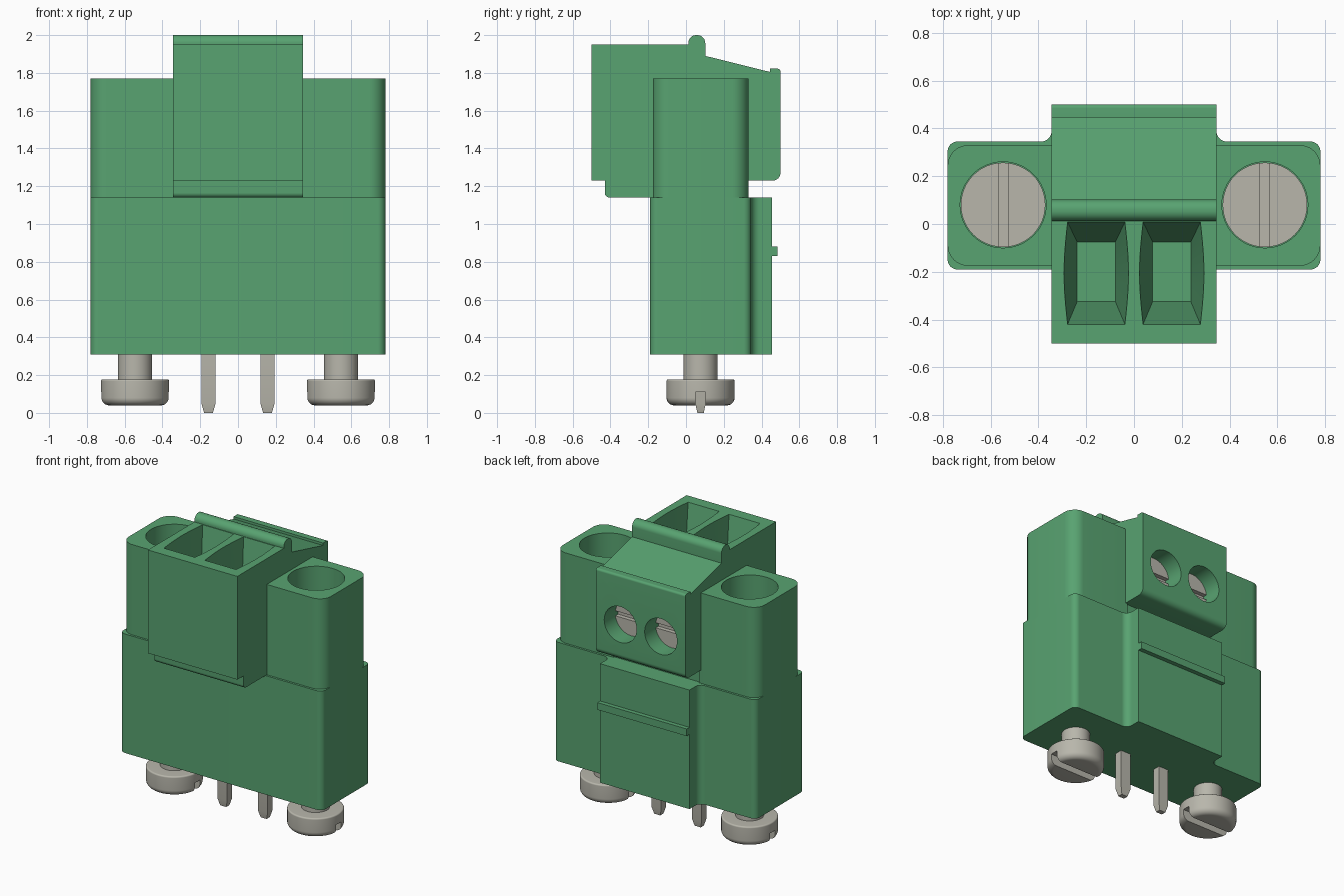
import bpy, bmesh, math
from mathutils import Vector, Matrix

cube = bpy.data.objects.get("Cube")
if cube:
    bpy.data.objects.remove(cube, do_unlink=True)


def material(name, rgb):
    m = bpy.data.materials.new(name)
    m.use_nodes = True
    m.diffuse_color = (*rgb, 1)
    m.node_tree.nodes["Principled BSDF"].inputs["Base Color"].default_value = (*rgb, 1)
    return m


GREEN = material("green plastic", (0.098, 0.366, 0.165))
METAL = material("dull metal", (0.48, 0.47, 0.41))


def rounded(corners, steps=8):
    """Closed outline from (a, b, radius) corners."""
    out = []
    for i, (a, b, r) in enumerate(corners):
        p = Vector((a, b))
        if not r:
            out.append(p)
            continue
        d1 = (Vector(corners[i - 1][:2]) - p).normalized()
        d2 = (Vector(corners[(i + 1) % len(corners)][:2]) - p).normalized()
        half = d1.angle(d2) / 2
        centre = p + (d1 + d2).normalized() * r / math.sin(half)
        t = r / math.tan(half)
        v1, v2 = p + d1 * t - centre, p + d2 * t - centre
        for k in range(steps + 1):
            out.append(centre + v1.lerp(v2, k / steps).normalized() * r)
    return out


def make(name, bm, mat):
    bmesh.ops.recalc_face_normals(bm, faces=bm.faces)
    mesh = bpy.data.meshes.new(name)
    bm.to_mesh(mesh)
    bm.free()
    obj = bpy.data.objects.new(name, mesh)
    bpy.context.collection.objects.link(obj)
    mesh.materials.append(mat)
    return obj


def loft(name, low, high, mat):
    """Solid between two rings with equal point counts."""
    bm = bmesh.new()
    a, b = ([bm.verts.new(p) for p in ring] for ring in (low, high))
    bm.faces.new(a)
    bm.faces.new(b)
    for i in range(len(a)):
        bm.faces.new((a[i - 1], a[i], b[i], b[i - 1]))
    return make(name, bm, mat)


def prism_z(name, outline, z0, z1, mat):
    return loft(name, [(x, y, z0) for x, y in outline], [(x, y, z1) for x, y in outline], mat)


def prism_x(name, outline, x0, x1, mat):
    return loft(name, [(x0, y, z) for y, z in outline], [(x1, y, z) for y, z in outline], mat)


def box(name, centre, size, mat):
    bm = bmesh.new()
    bmesh.ops.create_cube(bm, size=1, matrix=Matrix.Translation(centre) @ Matrix.Diagonal((*size, 1)))
    return make(name, bm, mat)


def lathe(name, profile, matrix, mat):
    """Spin a (radius, height) outline about its axis, then place it."""
    bm = bmesh.new()
    vs = [bm.verts.new((r, 0, h)) for r, h in profile]
    es = [bm.edges.new(pair) for pair in zip(vs, vs[1:])]
    bmesh.ops.spin(bm, geom=vs + es, axis=(0, 0, 1), cent=(0, 0, 0), angle=math.tau, steps=48)
    bmesh.ops.remove_doubles(bm, verts=bm.verts, dist=0.0005)
    bmesh.ops.transform(bm, matrix=matrix, verts=bm.verts)
    return make(name, bm, mat)


def cylinder(name, r, depth, matrix, mat):
    return lathe(name, [(0, 0), (r, 0), (r, depth), (0, depth)], matrix, mat)


def cut(obj, cutter):
    mod = obj.modifiers.new("cut", "BOOLEAN")
    mod.operation = "DIFFERENCE"
    mod.solver = "EXACT"
    mod.object = cutter
    bpy.context.view_layer.objects.active = obj
    bpy.ops.object.modifier_apply(modifier=mod.name)
    bpy.data.objects.remove(cutter, do_unlink=True)


W, H = 0.345, 0.78          # half widths of the plug and of the whole body
SCREW_X, PIN_X, MID_Y = 0.545, 0.156, 0.077

# Lower header with a raised centre panel at the back
header = rounded([(-H, -0.19, 0.04), (H, -0.19, 0.04), (H, 0.345, 0.04), (W, 0.345, 0.045),
                  (W, 0.455, 0), (-W, 0.455, 0), (-W, 0.345, 0.045), (-H, 0.345, 0.04)])
prism_z("header_body", header, 0.31, 1.14, GREEN)
box("latch_rib", (0, 0.465, 0.855), (2 * W, 0.04, 0.05), GREEN)

# Plug body from its side profile
side = rounded([(-0.43, 1.14, 0.025), (0.32, 1.14, 0), (0.32, 1.23, 0), (0.5, 1.23, 0.04),
                (0.5, 1.822, 0.015), (0.445, 1.822, 0), (0.445, 1.805, 0), (0.102, 1.89, 0),
                (0.102, 2.0, 0.042), (0.012, 2.0, 0.042), (0.012, 1.95, 0), (-0.5, 1.95, 0),
                (-0.5, 1.23, 0), (-0.43, 1.23, 0)])
plug = prism_x("plug_body", side, -W, W, GREEN)

BACKWARD = Matrix.Rotation(-math.pi / 2, 4, "X")   # turns +z towards +y
N = 10
for s in (-1, 1):
    tag = "left" if s > 0 else "right"

    # Tapered wire funnel with bowed sides
    top, floor = [], []
    for sign in (-1, 1):
        for k in range(N + 1):
            u = k / N if sign > 0 else 1 - k / N
            bow = 0.12 + 0.015 * math.sin(math.pi * u)
            top.append((s * 0.158 + sign * bow, -0.42 + 0.428 * u, 1.951))
            floor.append((s * 0.158 + sign * 0.08, -0.325 + 0.25 * u, 1.5))
    cut(plug, loft("funnel_cutter", floor, top, GREEN))

    # Clamp screw behind a round hole in the back
    place = Matrix.Translation((s * PIN_X, 0.3, 1.48)) @ BACKWARD
    cut(plug, cylinder("hole_cutter", 0.125, 0.3, place, GREEN))
    clamp = cylinder(tag + "_clamp_screw", 0.124, 0.08, place, METAL)
    cut(clamp, box("slot_cutter", (s * PIN_X, 0.38, 1.48), (0.4, 0.06, 0.035), METAL))

    # Flange with a deep screw well
    flange = prism_z(tag + "_flange",
                     rounded([(s * 0.33, -0.175, 0), (s * H, -0.175, 0.085),
                              (s * H, 0.33, 0.085), (s * 0.33, 0.33, 0)]), 1.12, 1.77, GREEN)
    place = Matrix.Translation((s * 0.548, 0.08, 1.2))
    cut(flange, cylinder("well_cutter", 0.18, 0.7, place, GREEN))
    head = cylinder(tag + "_flange_screw", 0.177, 0.12, place, METAL)
    cut(head, box("slot_cutter", (s * 0.548, 0.08, 1.32), (0.04, 0.5, 0.1), METAL))

    # Mounting screw below
    outline = rounded([(0, 0.04, 0), (0.18, 0.04, 0.04), (0.18, 0.178, 0.01),
                       (0.09, 0.178, 0), (0.09, 0.33, 0), (0, 0.33, 0)])
    mount = lathe(tag + "_mounting_screw", outline,
                  Matrix.Translation((s * SCREW_X, MID_Y, 0)), METAL)
    cut(mount, box("slot_cutter", (s * SCREW_X, MID_Y, 0.06), (0.5, 0.054, 0.1), METAL))

    # Contact pin with a tapered tip
    bm = bmesh.new()
    bmesh.ops.create_cube(bm, size=1, matrix=Matrix.Translation((s * 0.156, MID_Y, 0.195))
                          @ Matrix.Diagonal((0.075, 0.055, 0.29, 1)))
    tip = [f for f in bm.faces if f.calc_center_median().z < 0.06]
    tip = bmesh.ops.extrude_discrete_faces(bm, faces=tip)["faces"][0]
    c = tip.calc_center_median()
    for v in tip.verts:
        v.co = c + (v.co - c) * 0.62
        v.co.z = 0
    make(tag + "_contact_pin", bm, METAL)

# Smooth curved surfaces, keep edges sharp
bpy.ops.object.select_all(action="DESELECT")
for obj in bpy.context.scene.objects:
    if obj.type == "MESH":
        obj.select_set(True)
        bpy.context.view_layer.objects.active = obj
bpy.ops.object.shade_smooth_by_angle(angle=math.radians(30))
bpy.ops.object.select_all(action="DESELECT")
